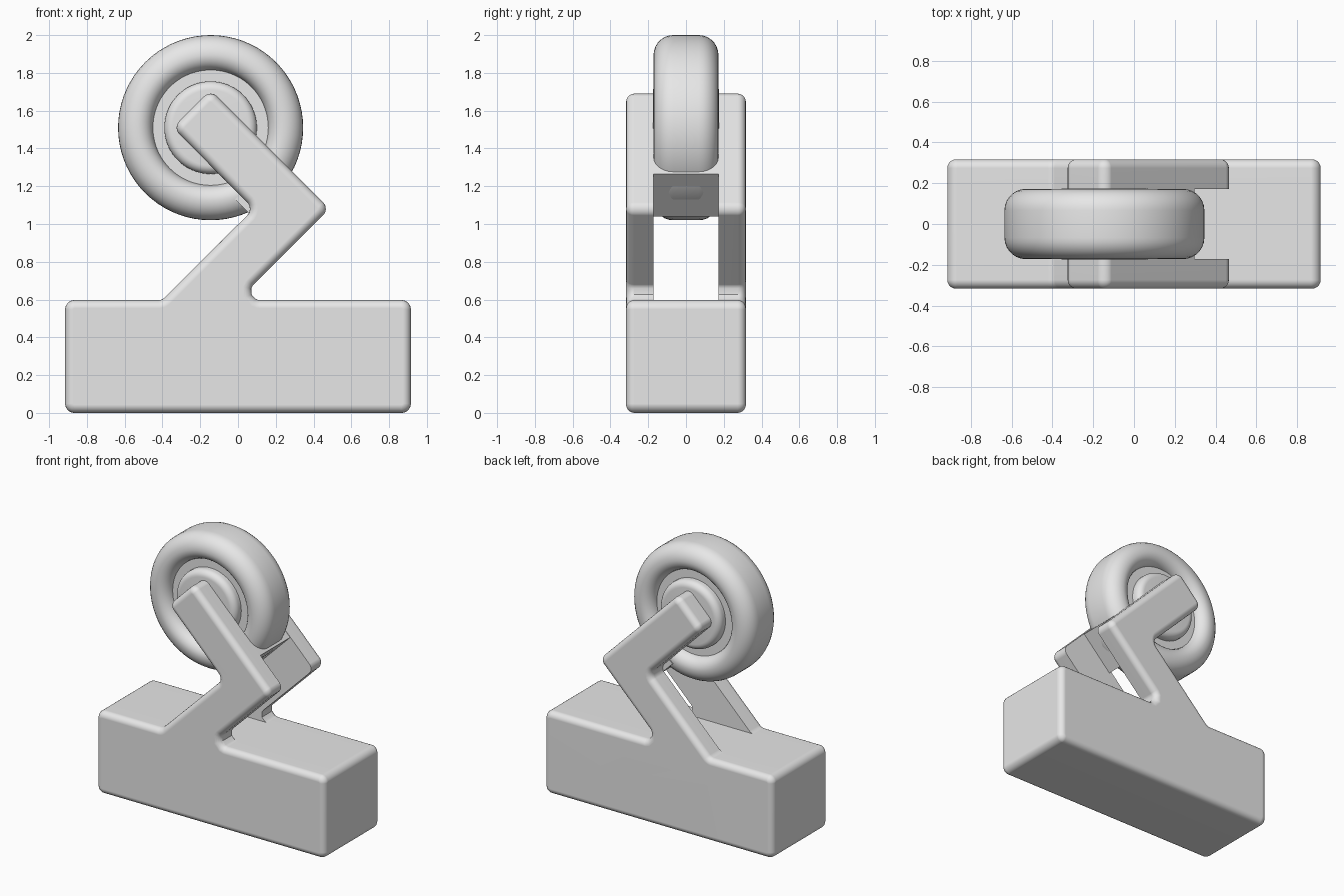
import bpy, bmesh, math
from mathutils import Vector

cube = bpy.data.objects.get("Cube")
if cube:
    bpy.data.objects.remove(cube, do_unlink=True)

grey = bpy.data.materials.new("plain_grey")
grey.use_nodes = True
COLOUR = (0.8, 0.8, 0.8, 1)
grey.diffuse_color = COLOUR
grey.node_tree.nodes["Principled BSDF"].inputs["Base Color"].default_value = COLOUR

HALF_W = 0.317      # half width of the body
GAP = 0.172         # half width of the slot between the arms
AXLE = Vector((-0.145, 0, 1.51))


def make_object(name, bm):
    bmesh.ops.recalc_face_normals(bm, faces=bm.faces)
    mesh = bpy.data.meshes.new(name)
    bm.to_mesh(mesh)
    bm.free()
    obj = bpy.data.objects.new(name, mesh)
    bpy.context.collection.objects.link(obj)
    mesh.materials.append(grey)
    return obj


def smooth(obj, angle):
    bpy.ops.object.select_all(action='DESELECT')
    obj.select_set(True)
    bpy.context.view_layer.objects.active = obj
    bpy.ops.object.shade_smooth_by_angle(angle=math.radians(angle))


def rounded(points, radius, steps=6):
    """Polygon with every corner replaced by an arc of one radius."""
    out = []
    pts = [Vector(p) for p in points]
    for i, p in enumerate(pts):
        a = (pts[i - 1] - p).normalized()
        b = (pts[(i + 1) % len(pts)] - p).normalized()
        half = a.angle(b) / 2
        centre = p + (a + b).normalized() * radius / math.sin(half)
        start = p + a * radius / math.tan(half) - centre
        end = p + b * radius / math.tan(half) - centre
        for k in range(steps + 1):
            d = start.lerp(end, k / steps).normalized()
            out.append(centre + d * radius)
    return out


def box(name, low, high):
    bm = bmesh.new()
    bmesh.ops.create_cube(bm, size=1)
    for v in bm.verts:
        v.co = [lo + (c + 0.5) * (hi - lo) for c, lo, hi in zip(v.co, low, high)]
    return make_object(name, bm)


# Base and bent arms: one side profile, extruded, with softened rims
outline = [(-0.915, 0), (0.915, 0), (0.915, 0.597), (0, 0.597), (0.485, 1.08),
           (-0.145, 1.71), (-0.345, 1.51), (0.083, 1.08), (-0.402, 0.597),
           (-0.915, 0.597)]
bm = bmesh.new()
face = bm.faces.new([bm.verts.new((x, -HALF_W, z)) for x, z in rounded(outline, 0.048)])
extruded = bmesh.ops.extrude_face_region(bm, geom=[face])
bmesh.ops.translate(bm, vec=(0, 2 * HALF_W, 0),
                    verts=[g for g in extruded["geom"] if isinstance(g, bmesh.types.BMVert)])
rims = [e for e in bm.edges if abs(e.verts[0].co.y - e.verts[1].co.y) < 0.001]
bmesh.ops.bevel(bm, geom=rims, offset=0.043, segments=5, profile=0.5, affect='EDGES')
body = make_object("base_with_arms", bm)

# Slot that parts the two arms
cutter = box("slot_cutter", (-1.2, -GAP, 0.597), (1.2, GAP, 2.2))
cutter.hide_render = True
cutter.hide_set(True)
slot = body.modifiers.new("slot", 'BOOLEAN')
slot.operation = 'DIFFERENCE'
slot.solver = 'EXACT'
slot.object = cutter
bpy.context.view_layer.objects.active = body
body.select_set(True)
bpy.ops.object.modifier_apply(modifier="slot")
bpy.data.objects.remove(cutter, do_unlink=True)
smooth(body, 35)
body.modifiers.new("even_shading", 'WEIGHTED_NORMAL').keep_sharp = True

# Cross web joining the arms at the elbow
web = box("cross_web", (0.36, -GAP - 0.005, -0.177), (0.487, GAP + 0.005, 0.139))
web.location = AXLE
web.rotation_euler = (0, math.radians(45), 0)


def lathe(name, half_profile, segments=72):
    """Spin a mirrored (radius, y) profile about the axle."""
    profile = half_profile + [(r, -y) for r, y in reversed(half_profile)]
    bm = bmesh.new()
    verts = [bm.verts.new((r, y, 0)) for r, y in profile]
    edges = [bm.edges.new(pair) for pair in zip(verts, verts[1:])]
    bmesh.ops.spin(bm, geom=verts + edges, axis=(0, 1, 0), cent=(0, 0, 0),
                   angle=math.tau, steps=segments)
    bmesh.ops.remove_doubles(bm, verts=bm.verts, dist=0.0005)
    obj = make_object(name, bm)
    obj.location = AXLE
    smooth(obj, 35)
    return obj


def arc(r, y, radius, start, end, steps=7):
    angles = [math.radians(start + (end - start) * k / steps) for k in range(steps + 1)]
    return [(r + radius * math.cos(a), y + radius * math.sin(a)) for a in angles]


# Tyre with rounded shoulders, rim plate and domed hub
lathe("tyre", [(0.30, 0.10)] + arc(0.385, 0.092, 0.08, 175, 90)
      + arc(0.385, 0.067, 0.105, 90, 0))
lathe("rim", [(0, 0.105), (0.305, 0.105)])
lathe("hub", [(0, 0.174), (0.20, 0.174)] + arc(0.20, 0.129, 0.045, 90, 0) + [(0.245, 0.09)])
